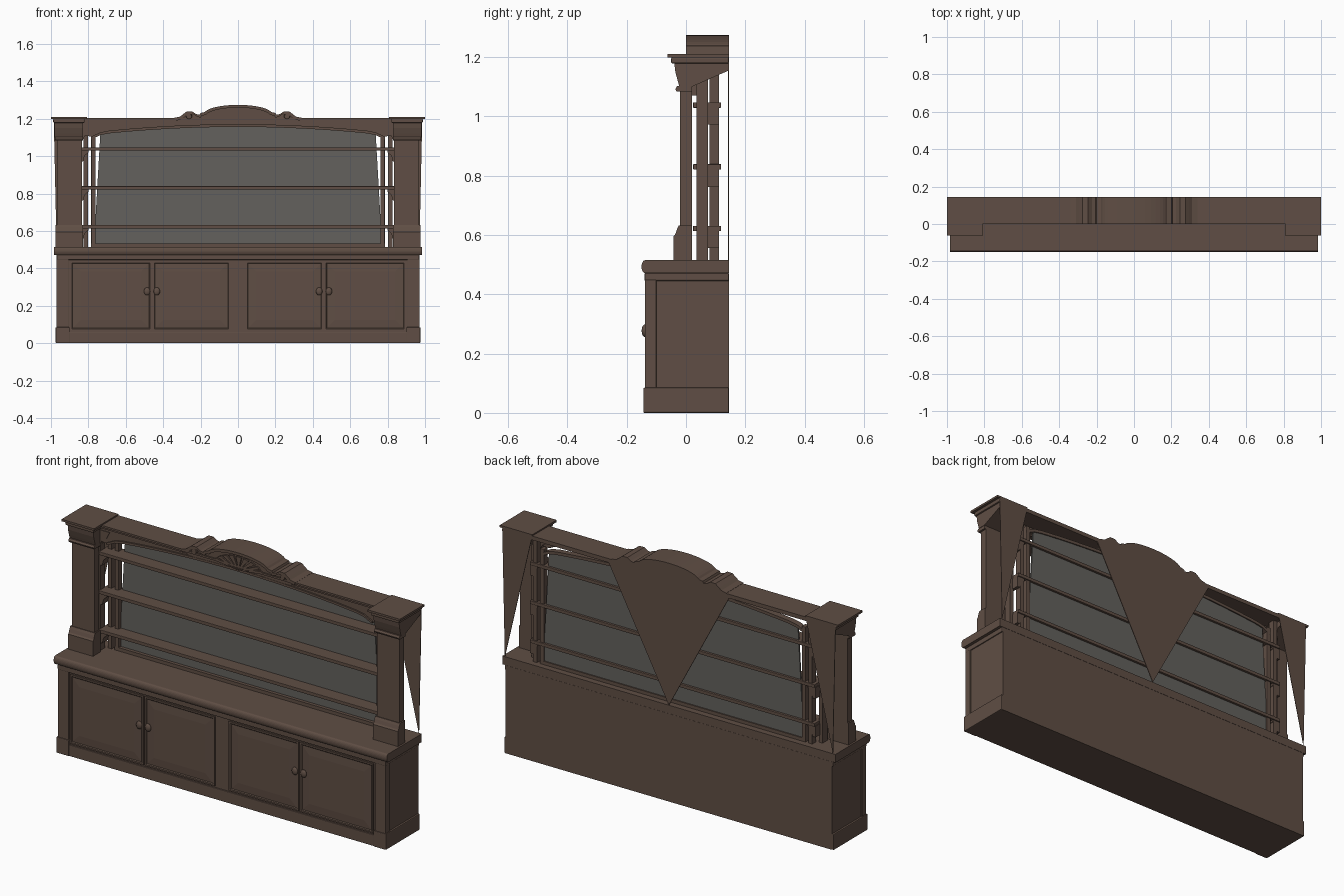
import bpy, bmesh, math
from mathutils import Vector

if "Cube" in bpy.data.objects:
    bpy.data.objects.remove(bpy.data.objects["Cube"], do_unlink=True)


def material(name, rgb):
    m = bpy.data.materials.new(name)
    m.use_nodes = True
    m.diffuse_color = (*rgb, 1)
    m.node_tree.nodes["Principled BSDF"].inputs["Base Color"].default_value = (*rgb, 1)
    return m


WOOD = material("dark brown wood", (0.115, 0.076, 0.058))
GREY = material("grey back panel", (0.125, 0.12, 0.11))


def finish(bm, name, mat=WOOD, bevel=0.0):
    bmesh.ops.recalc_face_normals(bm, faces=bm.faces)
    mesh = bpy.data.meshes.new(name)
    bm.to_mesh(mesh)
    bm.free()
    mesh.materials.append(mat)
    ob = bpy.data.objects.new(name, mesh)
    bpy.context.collection.objects.link(ob)
    if bevel:
        mod = ob.modifiers.new("bevel", 'BEVEL')
        mod.width, mod.segments = bevel, 2
    return ob


def prism(name, pts, a, b, axis='Y', mat=WOOD, bevel=0.0):
    """Extrude a profile along Y (points are x, z) or along X (points are y, z)."""
    bm = bmesh.new()
    put = (lambda p, d: (p[0], d, p[1])) if axis == 'Y' else (lambda p, d: (d, p[0], p[1]))
    face = bm.faces.new([bm.verts.new(put(p, a)) for p in pts])
    out = bmesh.ops.extrude_face_region(bm, geom=[face])["geom"]
    move = Vector(put((0, 0), b - a))
    bmesh.ops.translate(bm, vec=move, verts=[v for v in out if isinstance(v, bmesh.types.BMVert)])
    return finish(bm, name, mat, bevel)


def box(name, x, y, z, mat=WOOD, bevel=0.0):
    rect = [(x[0], z[0]), (x[1], z[0]), (x[1], z[1]), (x[0], z[1])]
    return prism(name, rect, y[0], y[1], 'Y', mat, bevel)


def span(s, a, b):
    return tuple(sorted((s * a, s * b)))


def smooth(ob):
    for p in ob.data.polygons:
        p.use_smooth = True


BACK = 0.145
SIDES = ((1, "left"), (-1, "right"))

# Base cabinet
box("base_carcass", (-0.965, 0.965), (-0.132, BACK), (0, 0.47))
box("base_plinth", (-0.97, 0.97), (-0.14, BACK), (0, 0.06), bevel=0.003)
box("under_worktop_moulding", (-0.97, 0.97), (-0.14, BACK), (0.445, 0.472), bevel=0.004)
edge = [(-0.138 - 0.012 * math.sin(t), 0.493 - 0.022 * math.cos(t))
        for t in (math.pi * i / 10 for i in range(11))]
prism("worktop", edge + [(BACK, 0.515), (BACK, 0.471)], -0.985, 0.985, 'X')

for s, side in SIDES:
    box(side + "_base_pilaster", span(s, 0.905, 0.97), (-0.139, -0.10), (0.05, 0.45), bevel=0.003)
    box(side + "_pilaster_foot", span(s, 0.90, 0.975), (-0.144, BACK), (0, 0.085), bevel=0.004)


def door(name, x0, x1):
    bm = bmesh.new()
    bmesh.ops.create_cube(bm, size=1)
    for v in bm.verts:
        v.co = (x0 if v.co.x < 0 else x1, -0.139 if v.co.y < 0 else -0.125,
                0.068 if v.co.z < 0 else 0.438)
    front = [f for f in bm.faces if f.calc_center_median().y < -0.138]
    bmesh.ops.inset_region(bm, faces=front, thickness=0.012, depth=0)
    bmesh.ops.inset_region(bm, faces=front, thickness=0.006, depth=-0.004)
    bmesh.ops.inset_region(bm, faces=front, thickness=0.06, depth=0.003)
    finish(bm, name)


# Doors and knobs
for s, side in SIDES:
    door(side + "_inner_door", *span(s, 0.042, 0.456))
    door(side + "_outer_door", *span(s, 0.462, 0.897))
    for x in (0.434, 0.486):
        bm = bmesh.new()
        bmesh.ops.create_uvsphere(bm, u_segments=16, v_segments=10, radius=0.019)
        bmesh.ops.scale(bm, vec=(0.9, 0.5, 1.1), verts=bm.verts)
        bmesh.ops.translate(bm, vec=(s * x, -0.14, 0.277), verts=bm.verts)
        smooth(finish(bm, side + "_door_knob"))

# Columns, capitals and the struts behind them
for s, side in SIDES:
    box(side + "_column", span(s, 0.835, 0.968), (-0.02, 0.02), (0.51, 1.12))
    foot = [(0.02, 0.515), (-0.042, 0.515), (-0.042, 0.595), (-0.036, 0.603),
            (-0.03, 0.62), (-0.024, 0.632), (0.02, 0.632)]
    prism(side + "_column_foot", foot, *span(s, 0.828, 0.975), 'X')
    neck = [(0.02, 1.083), (-0.032, 1.083), (-0.036, 1.092), (-0.03, 1.102), (0.02, 1.102)]
    prism(side + "_column_neck", neck, *span(s, 0.828, 0.978), 'X')
    cap = [(-0.022, 1.10), (0.02, 1.10), (BACK, 1.155), (BACK, 1.2), (-0.045, 1.2),
           (-0.04, 1.185), (-0.036, 1.15), (-0.028, 1.12)]
    prism(side + "_capital", cap, *span(s, 0.828, 0.98), 'X')
    box(side + "_capital_moulding", span(s, 0.82, 0.988), (-0.05, BACK), (1.178, 1.2), bevel=0.005)
    box(side + "_capital_slab", span(s, 0.808, 1.0), (-0.062, BACK), (1.199, 1.21))
    corner = [(s * 0.81, 1.195), (s * 0.985, 1.195), (s * 0.97, 0.515)]
    prism(side + "_rear_corner_gusset", corner, BACK - 0.003, BACK)
    box(side + "_front_strut", span(s, 0.838, 0.86), (0.035, 0.075), (0.51, 1.18))
    box(side + "_rear_strut", span(s, 0.803, 0.825), (0.08, 0.112), (0.51, 1.18))
    box(side + "_panel_stile", span(s, 0.762, 0.785), (0.08, 0.112), (0.51, 1.13), bevel=0.003)
    # Stepped brackets carrying the shelves
    for z in (0.616, 0.822, 1.032):
        steps = [(s * 0.845, z), (s * 0.80, z), (s * 0.80, z - 0.012), (s * 0.82, z - 0.03),
                 (s * 0.828, z - 0.06), (s * 0.845, z - 0.06)]
        prism(side + "_shelf_bracket", steps, 0.035, 0.112)
    scroll = [(s * 0.84, 1.17), (s * 0.77, 1.17), (s * 0.79, 1.13), (s * 0.815, 1.115), (s * 0.84, 1.07)]
    prism(side + "_cornice_bracket", scroll, 0.015, 0.05)

# Shelves
for z in (0.62, 0.828, 1.036):
    box("shelf", (-0.842, 0.842), (0.024, 0.118), (z - 0.007, z + 0.011), bevel=0.002)
box("panel_bottom_rail", (-0.785, 0.785), (0.08, 0.112), (0.513, 0.533))


# Arched back panel, its top band and the frieze
def arch(x):
    z = 1.172 - 0.042 * (x / 0.76) ** 2
    return z - 0.022 * max(0, (abs(x) - 0.70) / 0.085) ** 2


xs = [-0.785 + 1.57 * i / 32 for i in range(33)]
curve = [(x, arch(x)) for x in xs]
prism("back_panel", [(-0.77, 0.525)] + [(x, z - 0.005) for x, z in curve if abs(x) < 0.77]
      + [(0.77, 0.525)], 0.098, 0.106, mat=GREY)
prism("panel_arch_band", [(x, z - 0.016) for x, z in curve] + curve[::-1], 0.08, 0.112)
prism("frieze", [(-0.84, 1.198)] + [(-0.84, 1.11)] + curve + [(0.84, 1.11), (0.84, 1.198)], 0.018, 0.04)
prism("frieze_arch_bead", [(x, z - 0.004) for x, z in curve]
      + [(x, z + 0.008) for x, z in curve[::-1]], 0.01, 0.03)
box("cornice", (-0.83, 0.83), (0.012, BACK), (1.182, 1.2))
box("cornice_lip", (-0.83, 0.83), (0.004, BACK), (1.193, 1.203))

# Curved crest with scrolled shoulders
dome = [(0.18 * math.sin(t), 1.222 + 0.047 * math.cos(t))
        for t in (math.radians(-80 + 10 * i) for i in range(17))]
shoulder = [(0.2, 1.226), (0.205, 1.216), (0.225, 1.22), (0.245, 1.234), (0.275, 1.233),
            (0.295, 1.218), (0.31, 1.206), (0.34, 1.2)]
crest = [(-x, z) for x, z in shoulder[::-1]] + dome + shoulder
prism("crest_body", crest + [(0.3, 1.175), (-0.3, 1.175)], 0.012, BACK)
prism("crest_moulding", [(x, z + 0.005) for x, z in crest]
      + [(x * 0.97, z - 0.010) for x, z in crest[::-1]], 0.0, BACK)
for s, side in SIDES:
    bm = bmesh.new()
    bmesh.ops.create_cone(bm, cap_ends=True, segments=16, radius1=0.017, radius2=0.013, depth=0.02)
    for v in bm.verts:
        v.co = (v.co.x + s * 0.262, 0.008 - v.co.z * 0.7, v.co.y + 1.212)
    finish(bm, side + "_crest_scroll")

# Carved fan on the crest
for i in range(9):
    t = math.radians(-72 + 18 * i)
    pts = [(0.0, 1.178)] + [(0.145 * math.sin(t + d), 1.18 + 0.07 * math.cos(t + d))
                            for d in (-0.11, 0, 0.11)]
    prism("crest_fan_rib", pts, 0.004, 0.014)

# Large triangular brace on the rear
prism("rear_brace", [(-0.36, 1.19), (0, 0.515), (0.36, 1.19), (0.31, 1.205), (-0.31, 1.205)],
      BACK - 0.004, BACK)
